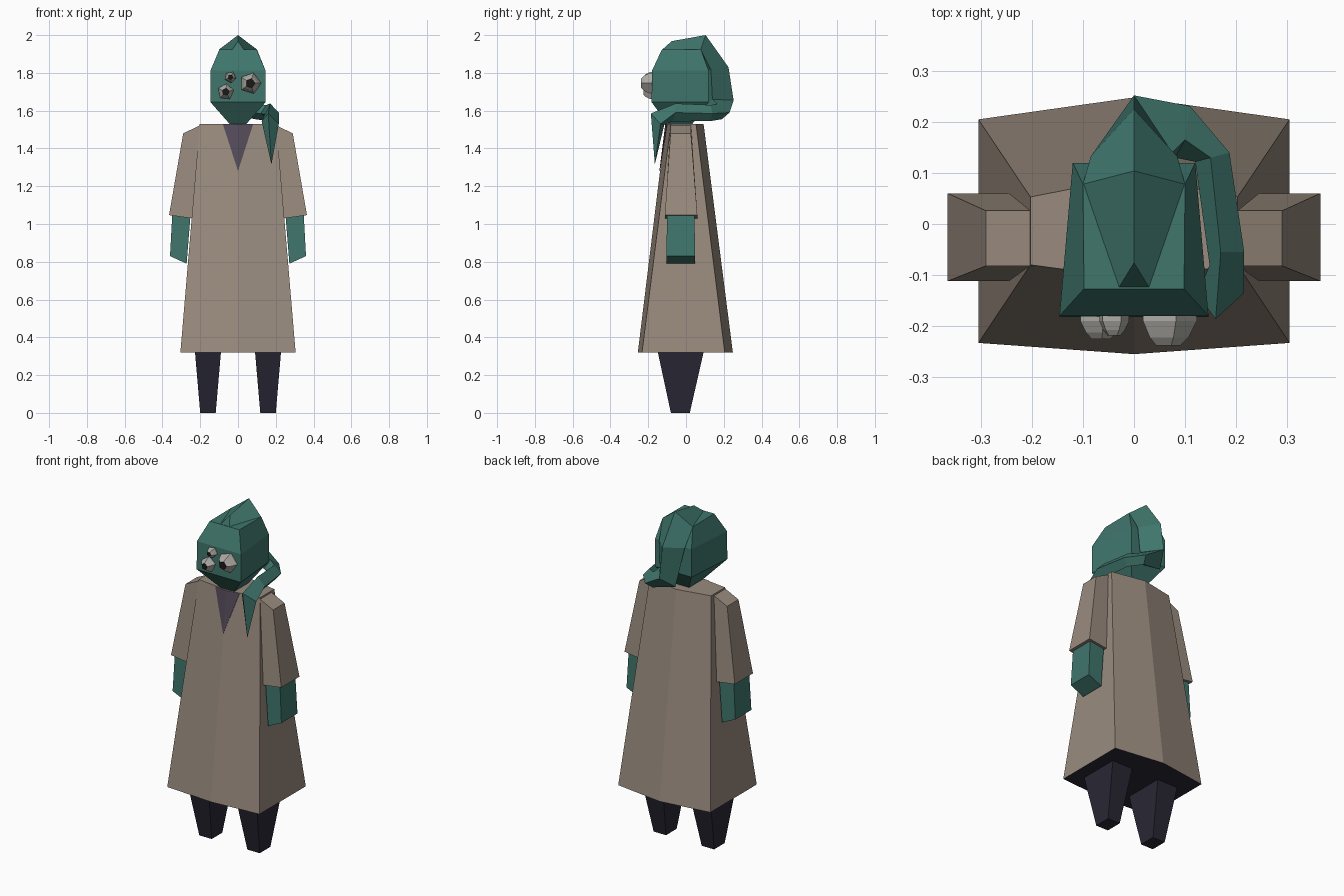
import bpy, bmesh
from math import sin, cos, tau

if "Cube" in bpy.data.objects:
    bpy.data.objects.remove(bpy.data.objects["Cube"])


def material(name, rgb):
    m = bpy.data.materials.new(name)
    m.diffuse_color = (*rgb, 1)
    m.use_nodes = True
    m.node_tree.nodes["Principled BSDF"].inputs["Base Color"].default_value = m.diffuse_color
    return m


CLOTH = material("tan_cloth", (0.32, 0.26, 0.21))
SKIN = material("teal_skin", (0.05, 0.18, 0.15))
DARK = material("dark_cloth", (0.022, 0.02, 0.035))
SHIRT = material("purple_cloth", (0.09, 0.07, 0.10))
WHITE = material("eye_white", (0.42, 0.41, 0.38))
BLACK = material("pupil", (0.01, 0.01, 0.01))


def loft(name, rings, mat, first_cap_mat=None, last_cap_mat=None):
    """Skin a list of equal-sized rings and cap both ends."""
    bm = bmesh.new()
    vs = [[bm.verts.new(p) for p in r] for r in rings]
    n = len(rings[0])
    for a, b in zip(vs, vs[1:]):
        for i in range(n):
            j = (i + 1) % n
            bm.faces.new((a[i], a[j], b[j], b[i]))
    bm.faces.new(vs[0][::-1]).material_index = 1 if first_cap_mat else 0
    bm.faces.new(vs[-1]).material_index = 1 if last_cap_mat else 0
    bmesh.ops.remove_doubles(bm, verts=bm.verts, dist=1e-5)
    bmesh.ops.recalc_face_normals(bm, faces=bm.faces)
    me = bpy.data.meshes.new(name)
    bm.to_mesh(me)
    bm.free()
    ob = bpy.data.objects.new(name, me)
    for m in (mat, first_cap_mat or last_cap_mat):
        if m:
            me.materials.append(m)
    bpy.context.collection.objects.link(ob)
    return ob


def quad(x0, x1, y0, y1, z0, z1=None):
    """Rectangular ring; z0 on the x0 side, z1 on the x1 side."""
    z1 = z0 if z1 is None else z1
    return [(x0, y0, z0), (x1, y0, z1), (x1, y1, z1), (x0, y1, z0)]


def hexa(x, front, front_mid, back, back_mid, z):
    return [(-x, front, z), (0, front_mid, z), (x, front, z),
            (x, back, z), (0, back_mid, z), (-x, back, z)]


# Long coat with a creased front and back, dark underneath
loft("coat", [hexa(0.305, -0.233, -0.255, 0.205, 0.248, 0.32),
              hexa(0.203, -0.08, -0.107, 0.053, 0.093, 1.53)], CLOTH, DARK)

# Shirt showing in the open collar
loft("collar_opening", [
    [(-0.08, -0.099 - d, 1.529), (0, -0.108 - d, 1.529), (0, -0.139 - d, 1.28)]
    for d in (0, 0.002)], SHIRT)
loft("collar_opening_other_half", [
    [(0.08, -0.099 - d, 1.529), (0, -0.108 - d, 1.529), (0, -0.139 - d, 1.28)]
    for d in (0, 0.002)], SHIRT)

# Legs, sleeves and hands on both sides
for side, s in (("left", -1), ("right", 1)):
    loft(side + "_leg", [quad(s * 0.118, s * 0.2, -0.08, 0.02, 0),
                         quad(s * 0.09, s * 0.228, -0.15, 0.094, 0.325)], DARK)
    loft(side + "_sleeve", [
        quad(s * 0.23, s * 0.365, -0.112, 0.06, 1.028, 1.047),
        quad(s * 0.195, s * 0.29, -0.082, 0.026, 1.525, 1.48)], CLOTH)
    loft(side + "_hand", [
        quad(s * 0.272, s * 0.36, -0.104, 0.048, 0.79, 0.83),
        quad(s * 0.252, s * 0.348, -0.1, 0.045, 1.04, 1.05)], SKIN)


# Angular head
def head_ring(front_x, front, back_x, back, z):
    return [(-front_x, front, z), (front_x, front, z),
            (back_x, back, z), (-back_x, back, z)]


loft("head", [head_ring(0.04, -0.095, 0.04, 0.03, 1.525),
              head_ring(0.146, -0.182, 0.12, 0.12, 1.645),
              head_ring(0.146, -0.18, 0.12, 0.12, 1.812),
              head_ring(0.098, -0.127, 0.1, 0.078, 1.925)], SKIN)

# Crest that runs back over the head, down, and forward over one shoulder
loft("head_tail", [
    [(-0.03, -0.125, 1.924), (0, -0.076, 1.968), (0.03, -0.125, 1.924), (0, -0.1, 1.9)],
    [(-0.1, 0.078, 1.924), (0, 0.104, 2.0), (0.1, 0.078, 1.924), (0, 0.05, 1.86)],
    [(-0.085, 0.132, 1.815), (0, 0.225, 1.83), (0.085, 0.132, 1.815), (0, 0.1, 1.81)],
    [(-0.045, 0.165, 1.585), (0, 0.252, 1.655), (0.075, 0.14, 1.66), (0.01, 0.1, 1.62)],
    [(0.09, 0.19, 1.555), (0.11, 0.231, 1.59), (0.1, 0.165, 1.635), (0.08, 0.13, 1.59)],
    [(0.155, 0.13, 1.545), (0.187, 0.14, 1.585), (0.15, 0.13, 1.63), (0.12, 0.122, 1.585)],
    [(0.18, -0.07, 1.543), (0.216, -0.055, 1.59), (0.17, -0.055, 1.638), (0.148, -0.08, 1.58)],
    [(0.17, -0.115, 1.525), (0.216, -0.135, 1.53), (0.16, -0.186, 1.585), (0.125, -0.14, 1.545)],
    [(0.177, -0.165, 1.315)] * 4], SKIN)

# Three five-sided bulging eyes with dark pupils
for name, x, z, r, turn, depth in (("large_eye", 0.065, 1.745, 0.058, 0.3, 0.238),
                                   ("medium_eye", -0.065, 1.70, 0.044, 0.1, 0.225),
                                   ("small_eye", -0.04, 1.777, 0.031, 0.5, 0.218)):
    def pent(k, y):
        return [(x + k * r * sin(turn + i * tau / 5), y,
                 z + k * r * cos(turn + i * tau / 5)) for i in range(5)]
    loft(name, [pent(1, -0.17), pent(1, -0.19), pent(0.72, -0.185 - (depth - 0.185) * 0.7),
                pent(0.45, -depth)], WHITE, last_cap_mat=BLACK)
